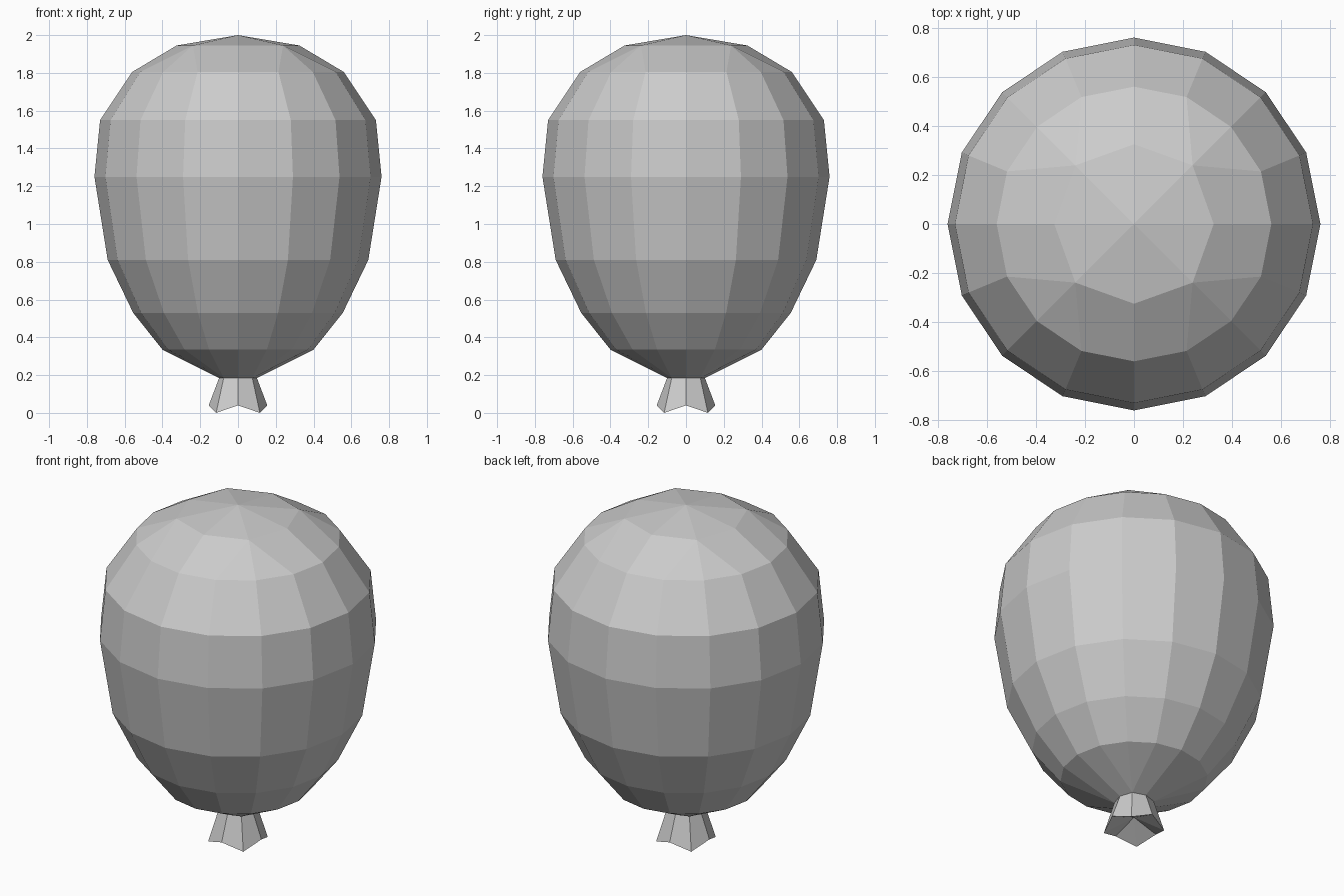
import bpy, bmesh
from math import cos, sin, tau

if "Cube" in bpy.data.objects:
    bpy.data.objects.remove(bpy.data.objects["Cube"])

bm = bmesh.new()


def ring(n, z, r, r_odd=None, z_odd=None):
    """Ring of n vertices; odd ones may take their own radius and height."""
    out = []
    for i in range(n):
        odd = i % 2 and r_odd is not None
        a, rr, zz = tau * i / n, (r_odd if odd else r), (z_odd if odd else z)
        out.append(bm.verts.new((rr * cos(a), rr * sin(a), zz)))
    return out


def bridge(lo, hi):
    n = len(lo)
    for i in range(n):
        j = (i + 1) % n
        bm.faces.new((lo[i], lo[j], hi[j], hi[i]))


def join_16_to_8(big, small):
    """Grid-style reduction: diagonal vertices of the 8-ring fan to three."""
    for k in range(4):
        b = [big[(4 * k + i) % 16] for i in range(5)]
        s = [small[(2 * k + i) % 8] for i in range(3)]
        bm.faces.new((s[0], b[0], b[1], s[1]))
        bm.faces.new((s[1], b[1], b[2]))
        bm.faces.new((s[1], b[2], b[3]))
        bm.faces.new((s[1], b[3], b[4], s[2]))


def fan(loop, z):
    c = bm.verts.new((0, 0, z))
    for i in range(len(loop)):
        bm.faces.new((loop[i], loop[(i + 1) % len(loop)], c))


# Balloon body: 16-sided rings
profile = [(0.335, 0.40), (0.53, 0.555), (0.81, 0.69),
           (1.25, 0.76), (1.55, 0.73), (1.805, 0.56)]
body = [ring(16, z, r) for z, r in profile]
for lo, hi in zip(body, body[1:]):
    bridge(lo, hi)

# Crown
crown = ring(8, 1.945, 0.325, 0.338, 1.945)
join_16_to_8(body[-1], crown)
fan(crown, 2.0)

# Tied neck, flared lip and hollow underside
neck = ring(8, 0.185, 0.10, 0.107, 0.185)
lip = ring(8, 0.04, 0.155, 0.164, 0.0)
join_16_to_8(body[0], neck)
bridge(lip, neck)
fan(lip, 0.09)

bmesh.ops.recalc_face_normals(bm, faces=bm.faces)
mesh = bpy.data.meshes.new("balloon")
bm.to_mesh(mesh)
bm.free()
bpy.context.collection.objects.link(bpy.data.objects.new("balloon", mesh))
